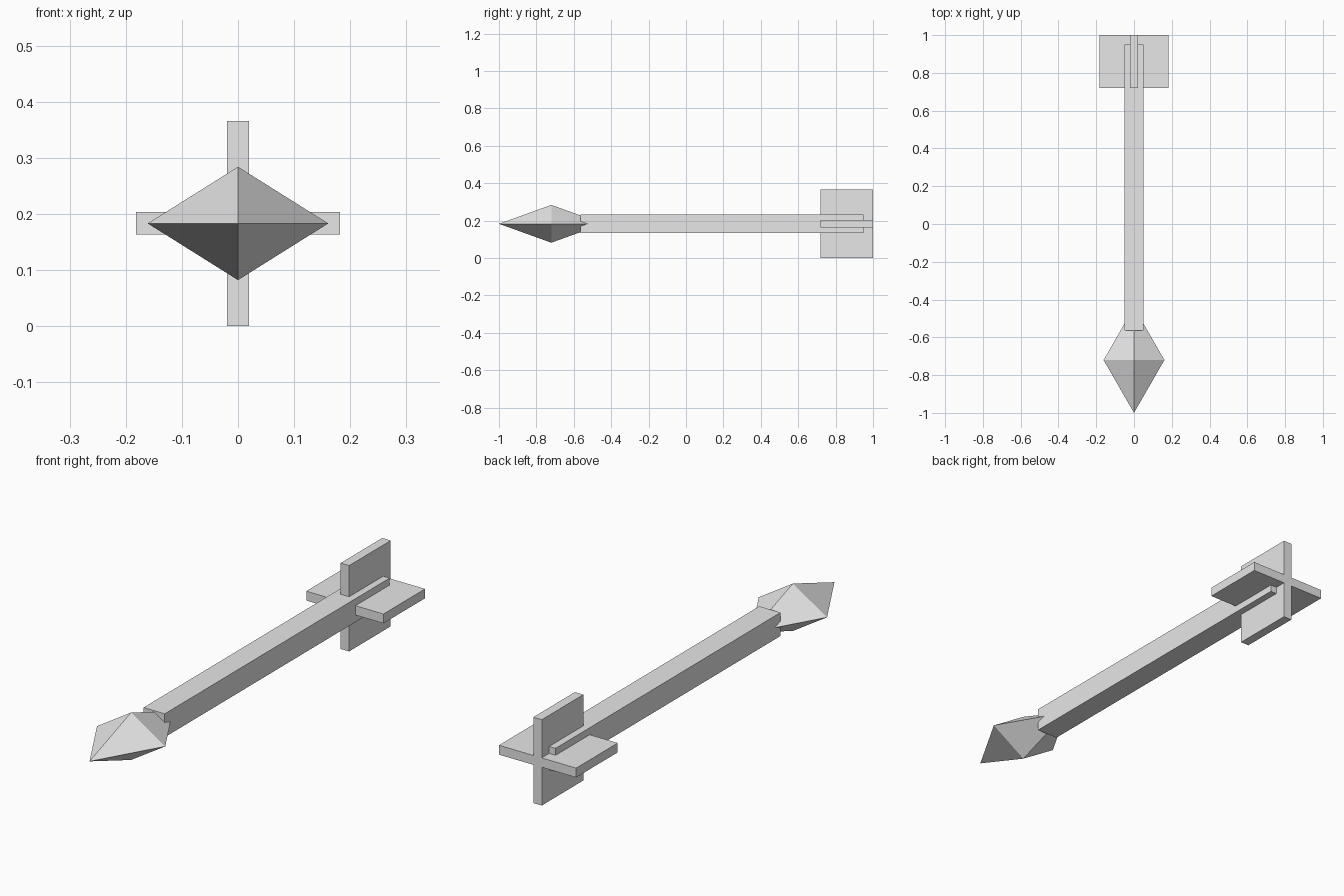
import bpy
import bmesh
from mathutils import Vector

if "Cube" in bpy.data.objects:
    bpy.data.objects.remove(bpy.data.objects["Cube"])

CZ = 0.183  # height of the centre line

grey = bpy.data.materials.new("plain grey")
grey.diffuse_color = (0.8, 0.8, 0.8, 1.0)
grey.use_nodes = True
grey.node_tree.nodes["Principled BSDF"].inputs["Base Color"].default_value = grey.diffuse_color


def add_object(name, bm):
    bmesh.ops.recalc_face_normals(bm, faces=bm.faces)
    mesh = bpy.data.meshes.new(name)
    bm.to_mesh(mesh)
    bm.free()
    mesh.materials.append(grey)
    obj = bpy.data.objects.new(name, mesh)
    bpy.context.collection.objects.link(obj)
    return obj


def box(name, half_x, y0, y1, half_z):
    bm = bmesh.new()
    bmesh.ops.create_cube(bm, size=2.0)
    for v in bm.verts:
        v.co = Vector((v.co.x * half_x,
                       (y0 + y1) / 2 + v.co.y * (y1 - y0) / 2,
                       CZ + v.co.z * half_z))
    return add_object(name, bm)


# Square shaft
box("shaft", 0.05, -0.565, 0.95, 0.05)

# Crossed tail fins
box("horizontal_fin", 0.182, 0.72, 1.0, 0.02)
box("vertical_fin", 0.02, 0.72, 1.0, 0.183)

# Eight-sided pointed head: a diamond ring with a point at each end
bm = bmesh.new()
ring = [bm.verts.new((x, -0.72, CZ + z))
        for x, z in ((0.161, 0), (0, 0.101), (-0.161, 0), (0, -0.101))]
for tip_y in (-1.0, -0.44):
    tip = bm.verts.new((0, tip_y, CZ))
    for i in range(4):
        bm.faces.new((ring[i], ring[(i + 1) % 4], tip))
add_object("arrow_head", bm)
